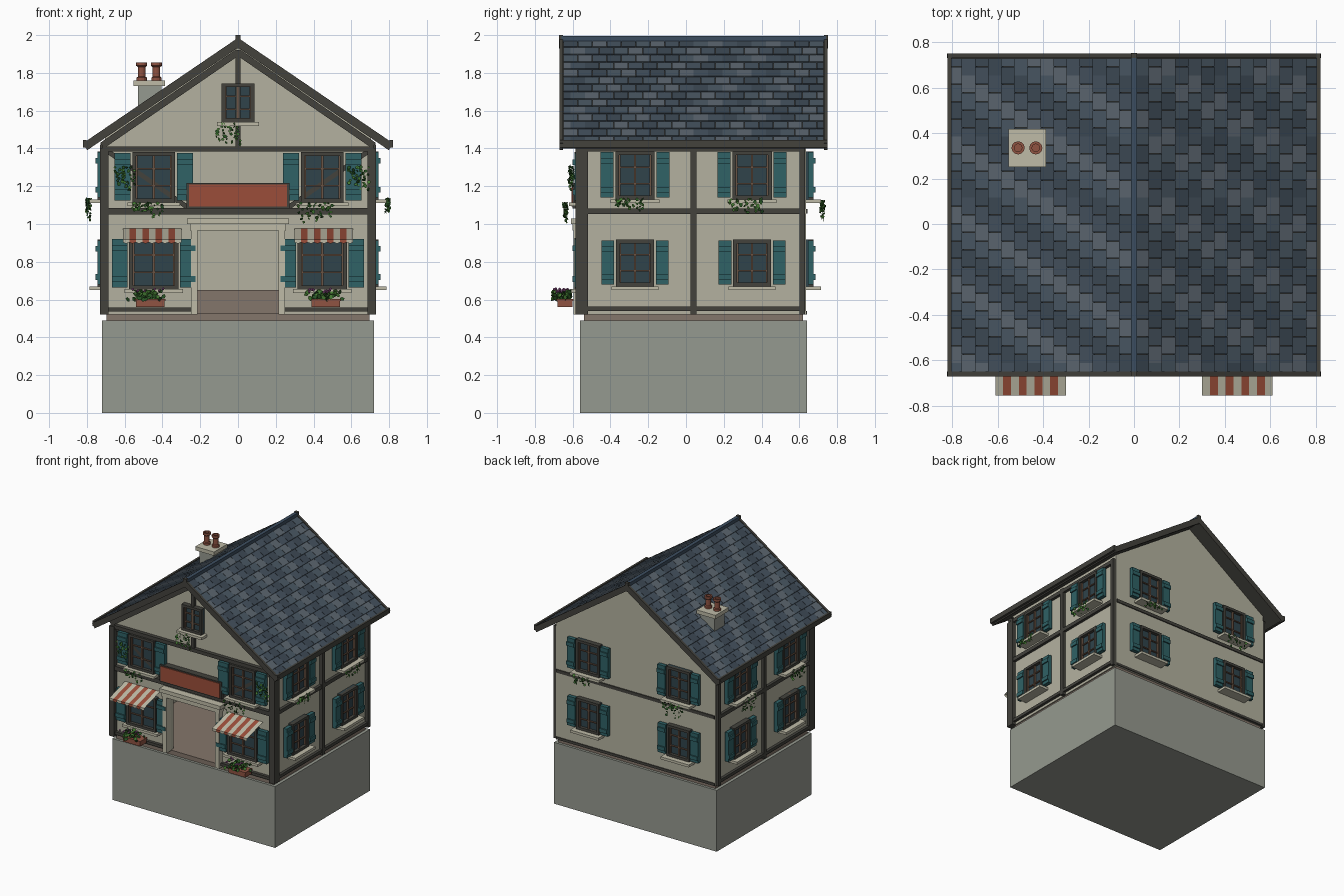
import bpy, bmesh, math, random
from mathutils import Matrix, Vector

if "Cube" in bpy.data.objects:
    bpy.data.objects.remove(bpy.data.objects["Cube"])

random.seed(4)
T, R = Matrix.Translation, Matrix.Rotation
COL = dict(wall='B2B09E', stone='94988E', timber='45443F', cream='BDBAA6', teal='336266', glass='33454C',
           bar='6B5546', red='9A4F3C', pot='8E5444', floor='83756A', slate0='3F4A55', slate1='4B5863',
           slate2='5C666F', slate3='46525E', ridge='3F4F60', leaf='467A35', leafdark='2C5528', flower='A05A98')
parts = {}


def material(key):
    m = bpy.data.materials.get(key)
    if not m:
        m = bpy.data.materials.new(key)
        rgb = [(int(COL[key][i:i + 2], 16) / 255) ** 2.2 for i in (0, 2, 4)]
        m.diffuse_color = (*rgb, 1)
        m.use_nodes = True
        m.node_tree.nodes["Principled BSDF"].inputs["Base Color"].default_value = m.diffuse_color
    return m


def part(name, mat):
    return parts.setdefault((name, mat), bmesh.new()) if (name, mat) not in parts else parts[name, mat]


def box(name, mat, lo, hi, M=Matrix()):
    lo, hi = Vector(lo), Vector(hi)
    S = Matrix.Diagonal((*(hi - lo), 1))
    bmesh.ops.create_cube(part(name, mat), size=1, matrix=M @ T((lo + hi) / 2) @ S)


def poly(name, mat, pts, M=Matrix()):
    bm = part(name, mat)
    return bm.faces.new([bm.verts.new(M @ Vector(p)) for p in pts])


def prism(name, mat, profile, y0, y1):
    f = poly(name, mat, [(x, y0, z) for x, z in profile])
    bm = part(name, mat)
    g = bmesh.ops.extrude_face_region(bm, geom=[f], use_keep_orig=True)
    bmesh.ops.translate(bm, vec=(0, y1 - y0, 0), verts=[v for v in g['geom'] if isinstance(v, bmesh.types.BMVert)])


def beam(M, a, b, w=0.03, out=0.02, name='timber_frame', mat='timber'):
    d = Vector((b[0] - a[0], 0, b[1] - a[1]))
    A = M @ T((a[0], 0, a[1])) @ R(-math.atan2(d.z, d.x), 4, 'Y')
    box(name, mat, (0, -out, -w / 2), (d.length, 0.01, w / 2), A)


def wall_frame(deg, dist):
    # local x runs along the wall, local -y points outwards
    return T((0, 0.04, 0)) @ R(math.radians(deg), 4, 'Z') @ T((0, -dist, 0))


front, right, back, left = [wall_frame(a, d) for a, d in ((0, .59), (90, .705), (180, .595), (-90, .705))]


def window(M, u, z0, z1, hw, shutter=0.068, sill=0.08):
    W = M @ T((u, 0, 0))
    f = 0.02
    box('window_glass', 'glass', (-hw, -.015, z0), (hw, .01, z1), W)
    for s in (-1, 1):
        box('window_frame', 'timber', (s * hw, -.04, z0), (s * (hw - f), 0, z1), W)
    for z in (z0, z1 - f):
        box('window_frame', 'timber', (-hw, -.04, z), (hw, 0, z + f), W)
    # glazing bars
    box('glazing_bar', 'bar', (-.006, -.028, z0), (.006, -.01, z1), W)
    for k in (0.33, 0.67):
        z = z0 + (z1 - z0) * k
        box('glazing_bar', 'bar', (-hw + f, -.025, z - .004), (hw - f, -.01, z + .004), W)
    for s in (-1, 1):
        box('glazing_bar', 'bar', (s * (hw - f), -.03, z0 + f), (s * (hw - f - .007), -.01, z1 - f), W)
    box('window_sill', 'cream', (-hw - .025, -sill, z0 - .02), (hw + .025, 0, z0), W)
    # shutters with battens
    if shutter:
        for s in (-1, 1):
            a, b = s * (hw + .01), s * (hw + .01 + shutter)
            box('shutter', 'teal', (a, -.04, z0 + .01), (b, -.01, z1 - .005), W)
            for k in (.2, .8):
                z = z0 + (z1 - z0) * k
                box('shutter', 'teal', (a, -.05, z - .015), (b, -.03, z + .015), W)


def leaf(name, M, p, size, mat):
    A = M @ T(p) @ R(random.uniform(-.9, .9), 4, 'X') @ R(random.uniform(-.9, .9), 4, 'Z') @ R(random.uniform(0, 6.3), 4, 'Y')
    poly(name, mat, [(0, 0, -size), (size * .75, 0, -.2 * size), (size * .4, 0, size * .7),
                     (-size * .4, 0, size * .7), (-size * .75, 0, -.2 * size)], A)


def ivy(M, u, z0, z1, span, out=0.08):
    # a few hanging trails of leaves
    for k in range(5):
        x = u + span * (k / 4 - .5)
        low = z1 - (z1 - z0) * random.uniform(.4, 1)
        for i in range(7):
            z = z1 + (low - z1) * i / 6
            p = (x + random.uniform(-.015, .015), -out - random.uniform(-.005, .02), z)
            leaf('ivy', M, p, random.uniform(.008, .015), random.choice(('leaf', 'leafdark')))


# stone base and floor slab
box('base', 'stone', (-.72, -.56, 0), (.72, .64, .49))
box('floor_slab', 'floor', (-.695, -.54, .49), (.695, .62, .525))

# hollow gabled house shell with a door opening
prism('house_walls', 'wall', [(-.705, .52), (.705, .52), (.705, 1.455), (0, 1.935), (-.705, 1.455)], -.55, .635)
box('room_cutter', 'wall', (-.66, -.51, .4), (.66, .595, 1.05))
box('door_cutter', 'wall', (-.215, -.7, .41), (.215, -.4, .97))
box('room_skirting', 'floor', (-.66, .58, .52), (.66, .6, .65))

# roof slabs, tiles, bargeboards and eaves
tan = .68
ang = math.atan(tan)
L = .815 / math.cos(ang)
ROWS, COLS = 14, 18
for s in (-1, 1):
    slope = T((0, 0, 1.97)) @ (R(ang, 4, 'Y') if s > 0 else Matrix.Diagonal((-1, 1, 1, 1)) @ R(ang, 4, 'Y'))
    box('roof_slab', 'timber', (0, -.655, -.025), (L - .01, .735, 0), slope)
    h, w = (L - .01) / ROWS, 1.38 / COLS
    for r in range(ROWS):
        off = (r % 2) * w / 2
        for c in range(COLS + r % 2):
            y0 = max(-.65, -.65 + c * w - off)
            y1 = min(.73, -.65 + (c + 1) * w - off)
            A = slope @ T((r * h, 0, .002)) @ R(math.radians(-5), 4, 'Y')
            shade = (c + (r + 1) // 2 * (1 if s > 0 else -1)) % 4
            box('roof_tiles', 'slate%d' % shade, (0, y0 + .001, -.006), (h + .003, y1 - .001, .004), A)
    for y in (-.67, .73):
        box('bargeboard', 'timber', (0, y, -.03), (L, y + .02, .013), slope)
    box('eave_board', 'timber', (s * .803, -.67, 1.405), (s * .82, .75, 1.445))
box('ridge_cap', 'ridge', (-.014, -.66, 1.955), (.014, .74, 1.995))
for y in (-.672, .73):
    box('ridge_end', 'timber', (-.014, y, 1.93), (.014, y + .022, 2.0))

# timber framing
for s in (-1, 1):
    beam(front, (s * .708, .52), (s * .708, 1.4), .045, .035)
    beam(front, (s * .72, 1.415), (0, 1.91), .035, .03)
    beam(front, (s * .69, 1.385), (s * .27, 1.09), .025, .015)
    beam(front, (s * .70, .548), (s * .25, .548), .022, .025)
for z, w in ((1.068, .035), (1.397, .028)):
    beam(front, (-.72, z), (.72, z), w, .03)
beam(front, (0, 1.4), (0, 1.92), .025, .025)
for M in (right, left):
    for u in (-.575, 0, .575):
        beam(M, (u, .52), (u, 1.42), .03, .025)
    for z, w in ((.552, .024), (1.067, .03), (1.4, .03)):
        beam(M, (-.59, z), (.59, z), w, .022)
beam(back, (-.7, 1.067), (.7, 1.067), .025, .008)
beam(back, (-.7, .53), (.7, .53), .02, .006)

# windows
for s in (-1, 1):
    window(front, s * .446, .655, .925, .13, .08, .06)
    window(front, s * .446, 1.115, 1.38, .113, .085, .07)
    for M, u in ((right, .31), (left, .31), (back, .4)):
        window(M, s * u, .67, .918, .1)
        window(M, s * u, 1.13, 1.385, .104)
window(front, 0, 1.54, 1.745, .087, 0, .07)

# ivy trails
for args in ((front, -.6, 1.17, 1.3, .08, .05), (front, .64, 1.18, 1.3, .08, .05), (front, -.48, 1.03, 1.11, .13),
             (front, .41, 1.01, 1.11, .15), (front, -.05, 1.42, 1.53, .1, .06), (right, -.34, 1.06, 1.13, .12),
             (right, .28, 1.02, 1.13, .15), (left, -.3, 1.02, 1.13, .15), (left, .32, 1.05, 1.13, .12),
             (back, .38, 1.02, 1.12, .14), (back, -.42, 1.06, 1.12, .12)):
    ivy(*args)

# door surround and sign board
for s in (-1, 1):
    box('door_post', 'cream', (s * .215, -.595, .52), (s * .25, -.54, .97))
box('door_lintel', 'cream', (-.255, -.6, .965), (.255, -.54, 1.0))
box('door_cornice', 'cream', (-.27, -.61, 1.0), (.27, -.54, 1.03))
box('sign_frame', 'timber', (-.272, -.6, 1.083), (.272, -.55, 1.218))
box('sign_board', 'red', (-.26, -.606, 1.093), (.26, -.56, 1.208))

# striped awnings with valance, and flower boxes
for s in (-1, 1):
    n, x0 = 9, s * .455 - .155
    for i in range(n):
        a, b = x0 + .31 * i / n, x0 + .31 * (i + 1) / n
        mat = 'red' if i % 2 else 'cream'
        poly('awning', mat, [(a, -.555, .975), (b, -.555, .975), (b, -.755, .918), (a, -.755, .918)])
        poly('awning', mat, [(a, -.755, .918), (b, -.755, .918), (b, -.755, .903),
                             ((a + b) / 2, -.755, .896), (a, -.755, .903)])
    c = s * .465
    box('flower_box', 'pot', (c - .075, -.68, .56), (c + .075, -.6, .6))
    box('flower_box', 'pot', (c - .08, -.685, .592), (c + .08, -.595, .602))
    for i in range(60):
        p = (c - .02 + random.gauss(0, .045), random.uniform(-.71, -.61), random.uniform(.6, .645))
        leaf('box_plants', Matrix(), p, .017, random.choice(('leaf', 'leafdark')))
    for i in range(12):
        p = (c - .02 + random.uniform(-.09, .09), random.uniform(-.7, -.62), random.uniform(.635, .657))
        bmesh.ops.create_icosphere(part('box_flowers', 'flower'), subdivisions=1, radius=.008, matrix=T(p))

# chimney with two flared pots
box('chimney', 'stone', (-.53, .27, 1.5), (-.405, .4, 1.735))
box('chimney_cap', 'cream', (-.553, .25, 1.73), (-.387, .418, 1.76))
for x in (-.51, -.432):
    prof = [(.0, 1.76), (.027, 1.76), (.027, 1.775), (.02, 1.78), (.02, 1.83), (.029, 1.838),
            (.029, 1.855), (.017, 1.855), (.017, 1.79), (0, 1.79)]
    bm = part('chimney_pot', 'pot')
    vs = [bm.verts.new((x + r, .335, z)) for r, z in prof]
    es = [bm.edges.new(e) for e in zip(vs, vs[1:])]
    bmesh.ops.spin(bm, geom=vs + es, cent=(x, .335, 0), axis=(0, 0, 1), angle=math.tau, steps=12, use_merge=True)
    bmesh.ops.remove_doubles(bm, verts=bm.verts, dist=1e-4)

# turn every collected part into an object
objs = {}
for (name, mat), bm in parts.items():
    bmesh.ops.recalc_face_normals(bm, faces=bm.faces)
    me = bpy.data.meshes.new(name)
    bm.to_mesh(me)
    bm.free()
    me.materials.append(material(mat))
    objs[name] = ob = bpy.data.objects.new(name, me)
    bpy.context.collection.objects.link(ob)

# carve the room and doorway
for cutter in ('room_cutter', 'door_cutter'):
    m = objs['house_walls'].modifiers.new(cutter, 'BOOLEAN')
    m.operation, m.object, m.solver = 'DIFFERENCE', objs[cutter], 'EXACT'
    objs[cutter].hide_render = True
    objs[cutter].display_type = 'WIRE'
